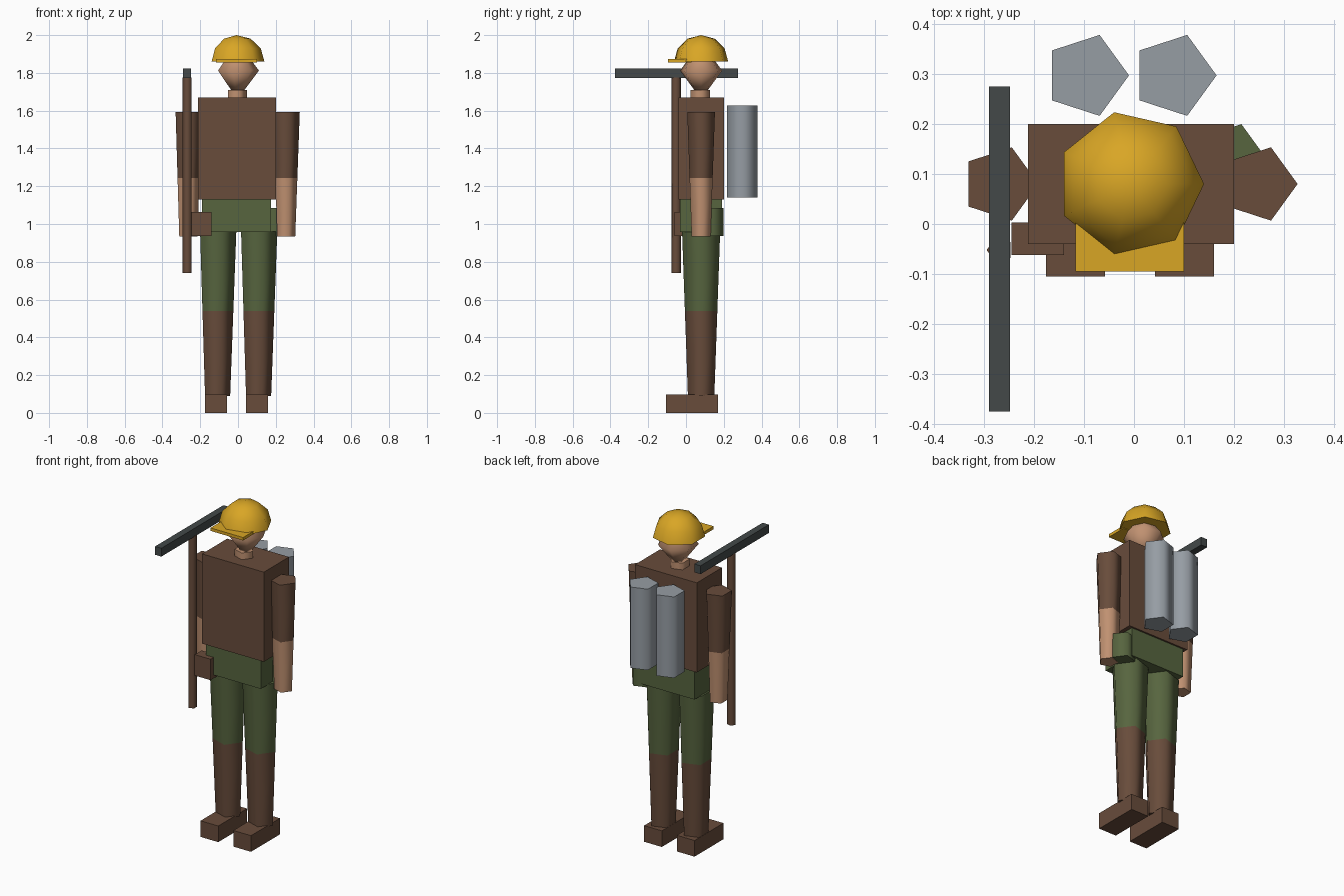
import bpy, bmesh
from math import sin, cos, pi, radians

if "Cube" in bpy.data.objects:
    bpy.data.objects.remove(bpy.data.objects["Cube"])


def material(name, rgb):
    col = [(c / 255 / 12.92 if c < 11 else ((c / 255 + 0.055) / 1.055) ** 2.4) for c in rgb] + [1]
    m = bpy.data.materials.new(name)
    m.use_nodes = True
    m.diffuse_color = col
    m.node_tree.nodes["Principled BSDF"].inputs["Base Color"].default_value = col
    return m


BROWN = material("brown_leather", (104, 76, 59))
GREEN = material("olive_cloth", (87, 101, 63))
SKIN = material("skin", (192, 145, 113))
YELLOW = material("helmet_yellow", (217, 166, 37))
GREY = material("tank_grey", (150, 157, 164))
DARK = material("dark_iron", (67, 73, 73))


def finish(bm, name, mats):
    bmesh.ops.recalc_face_normals(bm, faces=bm.faces)
    me = bpy.data.meshes.new(name)
    bm.to_mesh(me)
    bm.free()
    for m in mats:
        me.materials.append(m)
    ob = bpy.data.objects.new(name, me)
    bpy.context.collection.objects.link(ob)
    return ob


def box(name, mat, x, y, z):
    """Box given by its (min, max) range on each axis."""
    bm = bmesh.new()
    bmesh.ops.create_cube(bm, size=1)
    for v in bm.verts:
        v.co = [r[0] if c < 0 else r[1] for c, r in zip(v.co, (x, y, z))]
    return finish(bm, name, [mat])


def lathe(name, mats, centre, profile, sides=5, turn=0.0, split=None):
    """Few-sided smooth tube through (radius, z) rings; faces below split get the second colour."""
    bm = bmesh.new()
    rings = []
    for r, z in profile:
        angles = [turn + 2 * pi * i / sides for i in range(sides)] if r else [0]
        rings.append([bm.verts.new((centre[0] + r * cos(a), centre[1] + r * sin(a), z)) for a in angles])
    for lo, hi in zip(rings, rings[1:]):
        for i in range(sides):
            j = (i + 1) % sides
            ring = [lo[i % len(lo)], lo[j % len(lo)], hi[j % len(hi)], hi[i % len(hi)]]
            f = bm.faces.new(list(dict.fromkeys(ring)))
            f.smooth = True
            if split and f.calc_center_median().z < split:
                f.material_index = 1
    # Flat end caps with crisp rims
    for ring in (rings[0], rings[-1]):
        if len(ring) > 1:
            cap = bm.faces.new(ring)
            for e in cap.edges:
                e.smooth = False
            if split and ring[0].co.z < split:
                cap.material_index = 1
    return finish(bm, name, mats)


def taper(r0, z0, r1, z1, split):
    """Tapered limb profile with an extra ring at the colour change."""
    t = (split - z0) / (z1 - z0)
    return [(r0, z0), (r0 + (r1 - r0) * t, split), (r1, z1)]


# Body
box("torso", BROWN, (-0.212, 0.2), (-0.04, 0.2), (1.13, 1.67))
box("pelvis", GREEN, (-0.19, 0.175), (-0.032, 0.19), (0.957, 1.13))

# Limbs, boots and back tanks, one per side
for side, leg_x, arm_x, boot_x, tank_x in (("left", 0.102, 0.25, 0.101, 0.08),
                                           ("right", -0.115, -0.268, -0.117, -0.095)):
    lathe(side + "_leg", [GREEN, BROWN], (leg_x, 0.08), taper(0.0735, 0.09, 0.106, 0.96, 0.54), split=0.54)
    lathe(side + "_arm", [BROWN, SKIN], (arm_x, 0.08), taper(0.053, 0.935, 0.077, 1.593, 1.243), split=1.243)
    box(side + "_boot", BROWN, (boot_x - 0.059, boot_x + 0.059), (-0.105, 0.17), (0, 0.097))
    lathe(side + "_tank", [GREY], (tank_x, 0.297), [(0.085, 1.14), (0.085, 1.628)])

# Head, neck and helmet
lathe("neck", [SKIN], (-0.008, 0.075), [(0.055, 1.66), (0.055, 1.71)])
lathe("head", [SKIN], (-0.003, 0.08), [(0, 1.66), (0.114, 1.812), (0, 1.965)], sides=7)
dome = [(0.147 * cos(radians(a)), 1.86 + 0.14 * sin(radians(a))) for a in (0, 30, 60)]
lathe("helmet", [YELLOW], (-0.007, 0.08), dome + [(0, 2.0)], sides=7)
box("helmet_brim", YELLOW, (-0.117, 0.1), (-0.095, 0.03), (1.855, 1.873))

# Hip gear
lathe("hip_canister", [GREEN], (0.193, 0.133), [(0.07, 0.937), (0.07, 1.085)])
box("hip_pouch", BROWN, (-0.245, -0.14), (-0.062, 0.003), (0.937, 1.063))

# Pickaxe
lathe("pick_handle", [BROWN], (-0.268, -0.052), [(0.0265, 0.74), (0.0265, 1.775)], turn=pi)
box("pick_head", DARK, (-0.29, -0.248), (-0.375, 0.275), (1.772, 1.822))
